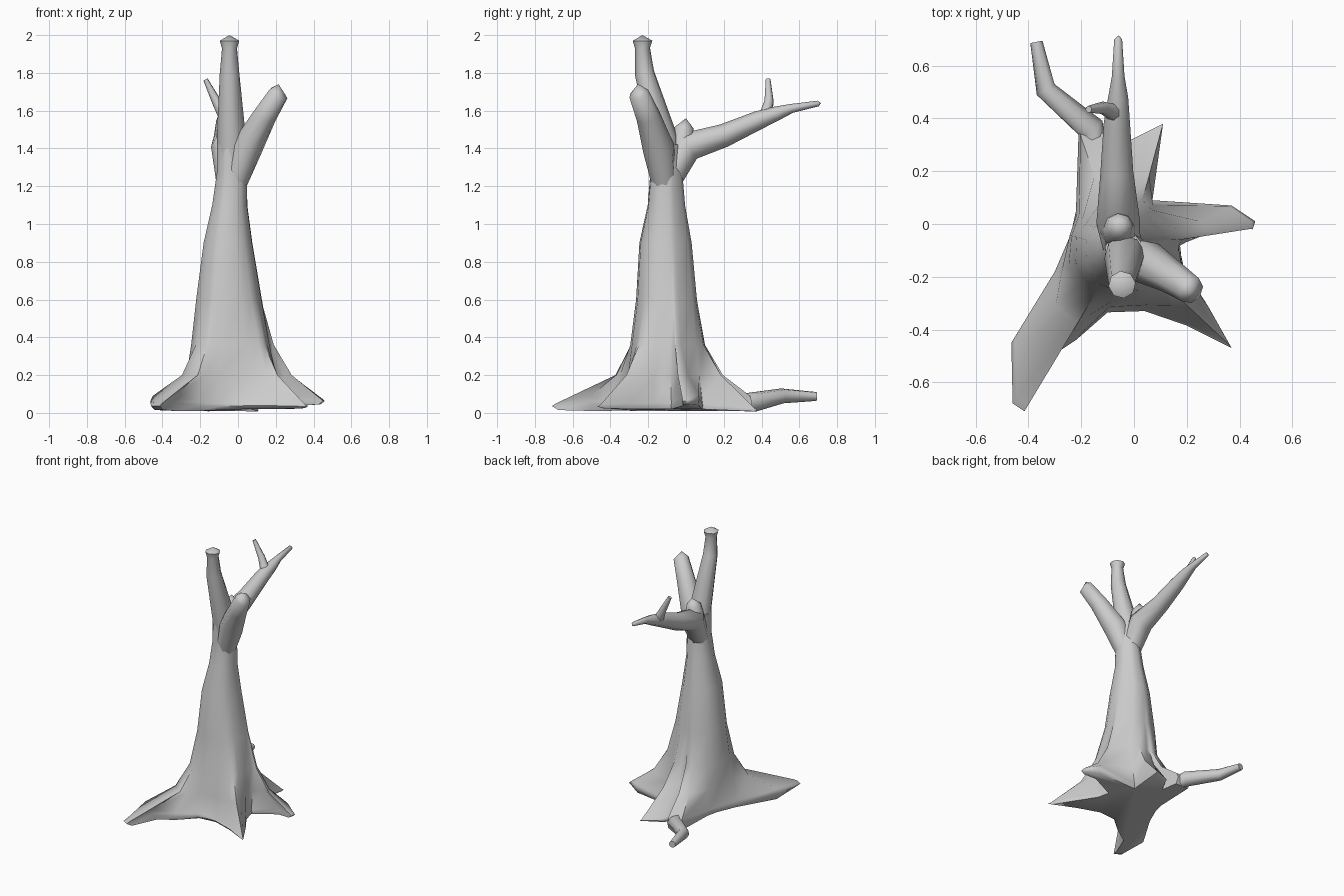
import bpy, bmesh, math
from mathutils import Vector

if "Cube" in bpy.data.objects:
    bpy.data.objects.remove(bpy.data.objects["Cube"])


def finish(name, bm):
    bmesh.ops.recalc_face_normals(bm, faces=bm.faces)
    me = bpy.data.meshes.new(name)
    bm.to_mesh(me)
    bm.free()
    ob = bpy.data.objects.new(name, me)
    bpy.context.collection.objects.link(ob)
    bpy.ops.object.select_all(action='DESELECT')
    ob.select_set(True)
    bpy.context.view_layer.objects.active = ob
    bpy.ops.object.shade_smooth_by_angle(angle=math.radians(65))
    return ob


def loft(name, rings, tip=None):
    bm = bmesh.new()
    vs = [[bm.verts.new(p) for p in r] for r in rings]
    n = len(vs[0])
    for a, b in zip(vs, vs[1:]):
        for i in range(n):
            j = (i + 1) % n
            bm.faces.new((a[i], a[j], b[j], b[i]))
    bm.faces.new(vs[0][::-1])
    if tip:
        t = bm.verts.new(tip)
        for i in range(n):
            bm.faces.new((vs[-1][i], vs[-1][(i + 1) % n], t))
    else:
        bm.faces.new(vs[-1])
    return finish(name, bm)


def tube(name, path, tip=None, sides=8):
    """Tapered limb along (x, y, z, radius) points."""
    pts = [Vector(p[:3]) for p in path]
    rings, u = [], Vector((1, 0.13, 0.1))
    for i, p in enumerate(pts):
        d = (pts[min(i + 1, len(pts) - 1)] - pts[max(i - 1, 0)]).normalized()
        u = (u - d * u.dot(d)).normalized()
        v = d.cross(u)
        r = path[i][3]
        rings.append([p + r * (u * math.cos(a) + v * math.sin(a))
                      for a in (2 * math.pi * k / sides for k in range(sides))])
    return loft(name, rings, tip)


# Trunk and roots: star-shaped foot (x, y, underside, top) blending up into ellipses
foot = [(-.465, -.45, .015, .09), (-.46, -.68, .015, .05), (-.415, -.71, .015, .05),
        (-.34, -.52, .01, .09), (-.22, -.44, .01, .06), (-.10, -.335, .015, .05),
        (.04, -.33, .02, .05), (.20, -.385, .02, .05), (.37, -.47, .025, .04),
        (.28, -.31, .02, .05), (.19, -.17, .02, .05), (.17, -.08, .02, .05),
        (.35, -.01, .04, .09), (.45, -.02, .045, .075), (.46, .01, .045, .075),
        (.37, .07, .04, .10), (.07, .09, .02, .05), (.11, .38, .008, .02),
        (-.03, .31, .01, .04), (-.08, .22, .01, .05), (-.10, .35, .01, .09),
        (-.21, .35, .01, .09), (-.22, .05, .01, .05), (-.24, -.04, .01, .05),
        (-.30, -.18, .01, .06)]
# z, centre x, centre y, radius x, radius y, share of foot shape
levels = [(.20, -.04, -.11, .22, .195, .42), (.36, -.04, -.11, .21, .185, .10),
          (.60, -.05, -.105, .178, .163, 0), (.90, -.055, -.11, .132, .14, 0),
          (1.10, -.045, -.105, .095, .10, 0), (1.27, -.033, -.105, .082, .086, 0),
          (1.42, -.035, -.11, .078, .078, 0)]
angles = []
for x, y, lo, hi in foot:
    a = math.atan2(y + .11, x + .05)
    if angles:
        if a < angles[-1] - 3:
            a += 2 * math.pi
        a = max(a, angles[-1] + .02)
    angles.append(a)
rings = [[Vector((x * .95, y * .95, lo)) for x, y, lo, hi in foot],
         [Vector((x, y, lo * .4 + hi * .6)) for x, y, lo, hi in foot],
         [Vector((x * .97, y * .97, hi)) for x, y, lo, hi in foot]]
for z, cx, cy, rx, ry, k in levels:
    ring = []
    for (x, y, lo, hi), a in zip(foot, angles):
        e = Vector((cx + rx * math.cos(a), cy + ry * math.sin(a), z))
        f = Vector((x, y, z))
        ring.append(e.lerp(f, k * min(1, .27 / max(.01, (f - e).length))))
    rings.append(ring)
loft("trunk", rings)

# Bent root end at the back left
tube("root_back_left", [(-.15, .28, .055, .045), (-.16, .36, .058, .052),
                        (-.335, .51, .09, .04), (-.37, .69, .087, .024)])

# Branches
tube("branch_top", [(-.04, -.105, 1.15, .065), (-.035, -.12, 1.45, .078),
                    (-.045, -.22, 1.80, .052), (-.045, -.23, 1.93, .04),
                    (-.045, -.23, 1.97, .052)], (-.045, -.23, 2.0))
tube("branch_right", [(-.04, -.105, 1.15, .06), (.045, -.145, 1.40, .085),
                      (.14, -.20, 1.57, .065), (.215, -.25, 1.69, .054)],
     (.215, -.255, 1.74))
tube("branch_back", [(-.045, -.10, 1.22, .07), (-.06, .005, 1.41, .083),
                     (-.065, .20, 1.468, .062), (-.065, .38, 1.548, .05),
                     (-.06, .48, 1.585, .038), (-.06, .56, 1.612, .024),
                     (-.06, .70, 1.638, .015)], (-.058, .715, 1.64))
tube("twig", [(-.07, .42, 1.57, .035), (-.115, .44, 1.65, .025),
              (-.172, .435, 1.765, .013)])
tube("nub", [(-.06, -.02, 1.40, .07), (-.055, -.01, 1.51, .05)], (-.05, 0, 1.56))
